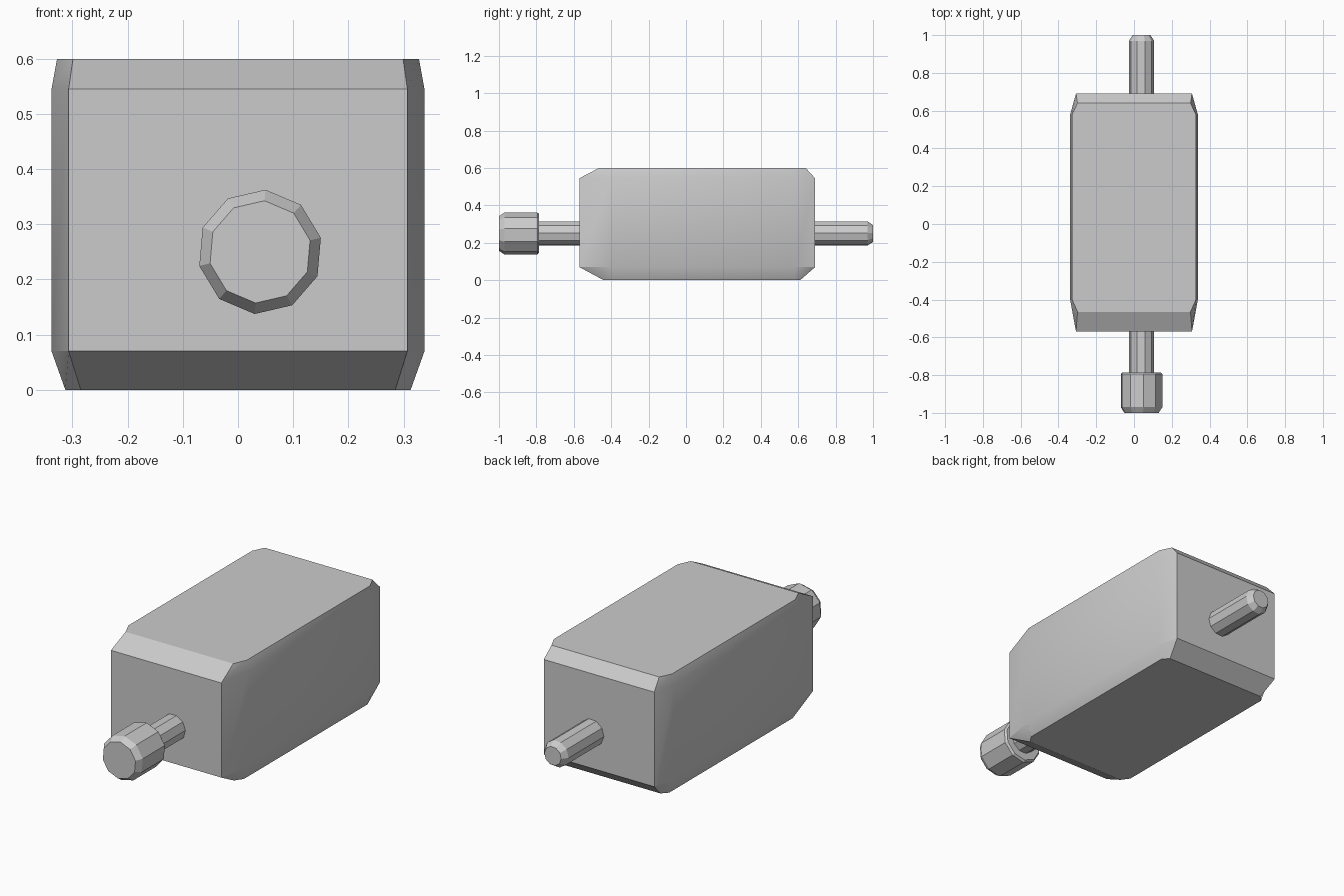
import bpy
import math

cube = bpy.data.objects.get("Cube")
if cube:
    bpy.data.objects.remove(cube, do_unlink=True)

GREY = (0.6, 0.6, 0.6, 1)
grey = bpy.data.materials.new("plain grey")
grey.use_nodes = True
grey.diffuse_color = GREY
grey.node_tree.nodes["Principled BSDF"].inputs["Base Color"].default_value = GREY


def loft(name, rings, smooth_angle):
    """Skin equal-sized rings and cap both ends."""
    n = len(rings[0])
    verts = [p for ring in rings for p in ring]
    faces = [list(range(n))[::-1], list(range(len(verts) - n, len(verts)))]
    for r in range(len(rings) - 1):
        for i in range(n):
            j = (i + 1) % n
            faces.append((r * n + i, r * n + j, (r + 1) * n + j, (r + 1) * n + i))
    mesh = bpy.data.meshes.new(name)
    mesh.from_pydata(verts, [], faces)
    mesh.materials.append(grey)
    obj = bpy.data.objects.new(name, mesh)
    bpy.context.collection.objects.link(obj)
    bpy.ops.object.select_all(action="DESELECT")
    obj.select_set(True)
    bpy.context.view_layer.objects.active = obj
    bpy.ops.object.shade_smooth_by_angle(angle=math.radians(smooth_angle))
    return obj


def body_ring(z, end_x, side_x, front, back):
    """Rectangle with cut corners, mirrored across x."""
    right = [(end_x, front), (side_x, -0.40), (side_x, 0.58), (end_x, back)]
    left = [(-x, y) for x, y in reversed(right)]
    return [(x, y, z) for x, y in right + left]


def turned(name, profile, start):
    """Ten-sided part along y from (y, radius) pairs."""
    rings = []
    for y, radius in profile:
        angles = [math.radians(start + 36 * i) for i in range(10)]
        rings.append([(0.04 + radius * math.cos(a), y, 0.25 + radius * math.sin(a))
                      for a in reversed(angles)])
    return loft(name, rings, 1)


# Chamfered block
loft("body", [
    body_ring(0.0, 0.285, 0.313, -0.44, 0.61),
    body_ring(0.07, 0.307, 0.338, -0.57, 0.69),
    body_ring(0.545, 0.307, 0.338, -0.57, 0.69),
    body_ring(0.60, 0.299, 0.328, -0.465, 0.64),
], 25)

# Rod through the block, with a knob on its front end
turned("rod", [(-0.80, 0.067), (0.97, 0.067), (1.0, 0.047)], 75)
turned("knob", [(-1.0, 0.093), (-0.97, 0.113), (-0.795, 0.113), (-0.785, 0.104)], 85)
